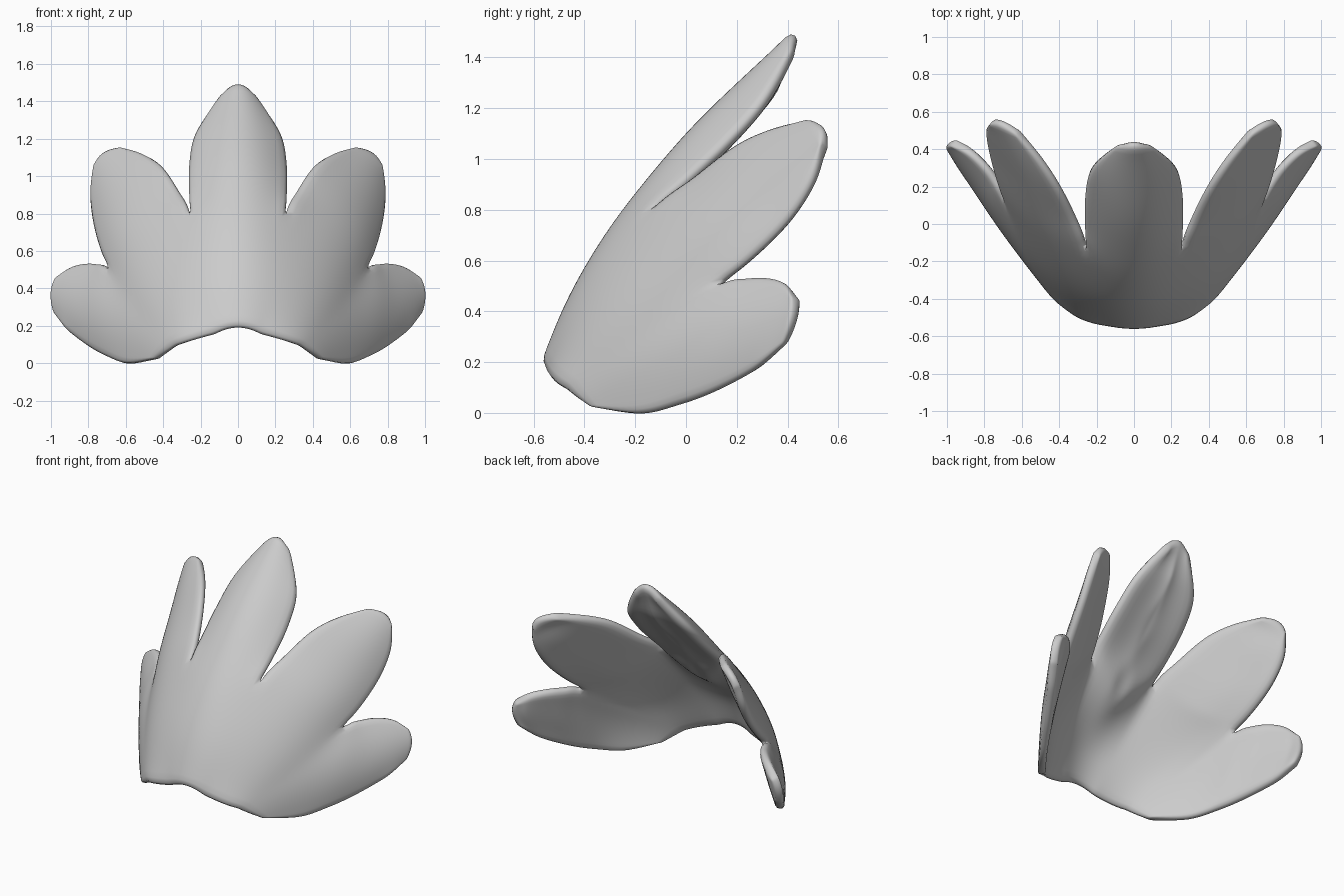
import bpy, bmesh
from mathutils import Vector as V

if "Cube" in bpy.data.objects:
    bpy.data.objects.remove(bpy.data.objects["Cube"])

WEB = 2      # rows 0..2 of every rail belong to the joined web, the rest to the free petal
ROWS = 4     # subdivisions per rail segment
COLS = 10    # divisions across one petal
RIM, MAX = .048, .16   # thickness at the rims, and upper limit in the petal middles

# Shared web rails running from the base up to each notch
notch_1 = [(.13, -.56, .16), (.212, -.41, .48), (.262, -.15, .805)]
notch_2 = [(.34, -.49, .10), (.55, -.215, .29), (.70, .12, .51)]

# Centre petal rails
mid_1 = [(0, -.572, .197), (0, -.472, .46), (0, -.322, .72), (0, -.13, .97),
         (0, .025, 1.15), (0, .21, 1.325), (0, .415, 1.505)]
edge_1 = notch_1 + [(.275, 0, .93), (.274, .155, 1.07), (.238, .30, 1.235), (.10, .42, 1.43)]

# Upper side petal rails
inner_2 = notch_1 + [(.325, .02, .935), (.415, .19, 1.065), (.515, .34, 1.13), (.63, .48, 1.16)]
mid_2 = [(.25, -.535, .13), (.41, -.335, .37), (.535, -.07, .623), (.60, .08, .75),
         (.65, .25, .895), (.69, .385, 1.012), (.725, .53, 1.135)]
outer_2 = notch_2 + [(.752, .27, .625), (.788, .41, .77), (.80, .50, .925), (.775, .53, 1.065)]

# Lower side petal rails
inner_3 = notch_2 + [(.76, .24, .54), (.83, .325, .54), (.905, .385, .517), (.98, .415, .46)]
mid_3 = [(.40, -.44, .06), (.585, -.21, .15), (.735, .005, .28), (.83, .15, .32),
         (.90, .255, .35), (.957, .34, .37), (1.01, .415, .375)]
outer_3 = [(.45, -.385, .025), (.60, -.19, -.006), (.705, -.04, .028), (.785, .08, .07),
           (.875, .21, .135), (.935, .29, .19), (.99, .385, .27)]


def sample(rail):
    """Smooth curve through a rail; web segments ignore the free petal part."""
    pts = [V(p) for p in rail]
    out = []
    for i in range(len(pts) - 1):
        last = WEB if i < WEB else len(pts) - 1
        a, b, c, d = pts[max(i - 1, 0)], pts[i], pts[i + 1], pts[min(i + 2, last)]
        for k in range(ROWS):
            t = k / ROWS
            out.append(.5 * (2 * b + (c - a) * t + (2 * a - 5 * b + 4 * c - d) * t * t
                             + (3 * b - a - 3 * c + d) * t ** 3))
    return out + [pts[-1]]


def flip(rail):
    return [(-x, y, z) for x, y, z in rail]


def petal(bm, left, mid, right):
    """Arched strip lofted through three rails; thick enough for a nearly flat back."""
    thick = bm.verts.layers.deform.verify()
    grid = []
    for i, (l, m, r) in enumerate(zip(sample(left), sample(mid), sample(right))):
        row = []
        fade = min(max((i - 3) / 6, 0), 1, (len(left) * ROWS - ROWS - i) / 3)
        for j in range(COLS + 1):
            u = j / COLS
            bulge = (m - (l + r) / 2) * 4 * u * (1 - u)
            across = (r - l).normalized()
            depth = (bulge - across * bulge.dot(across)).length
            v = bm.verts.new(l * (1 - u) * (1 - 2 * u) + m * 4 * u * (1 - u) + r * u * (2 * u - 1))
            v[thick][0] = min((RIM + .8 * fade * depth) / MAX, 1)
            row.append(v)
        grid.append(row)
    for a, b in zip(grid, grid[1:]):
        for j in range(COLS):
            bm.faces.new((a[j], a[j + 1], b[j + 1], b[j]))


# Five petals welded along their webs
bm = bmesh.new()
petal(bm, flip(edge_1), mid_1, edge_1)
for rails in ((inner_2, mid_2, outer_2), (inner_3, mid_3, outer_3)):
    petal(bm, *rails)
    petal(bm, *[flip(r) for r in reversed(rails)])
bmesh.ops.remove_doubles(bm, verts=bm.verts, dist=.0005)

# Soften the seams between petals without moving the outline
for _ in range(8):
    inside = [v for v in bm.verts if not v.is_boundary]
    bmesh.ops.smooth_vert(bm, verts=inside, factor=.5, use_axis_x=True, use_axis_y=True, use_axis_z=True)
bmesh.ops.recalc_face_normals(bm, faces=bm.faces)
if sum(f.normal.y for f in bm.faces) > 0:
    bmesh.ops.reverse_faces(bm, faces=bm.faces)

mesh = bpy.data.meshes.new("petal_shell")
bm.to_mesh(mesh)
bm.free()
shell = bpy.data.objects.new("petal_shell", mesh)
bpy.context.collection.objects.link(shell)
if not shell.vertex_groups:
    shell.vertex_groups.new(name="thickness")

# Thickness toward the back, then rounded rims
solid = shell.modifiers.new("thickness", 'SOLIDIFY')
solid.thickness = MAX
solid.offset = -1
solid.vertex_group = shell.vertex_groups[0].name
sub = shell.modifiers.new("rounding", 'SUBSURF')
sub.levels = sub.render_levels = 1
for p in mesh.polygons:
    p.use_smooth = True
